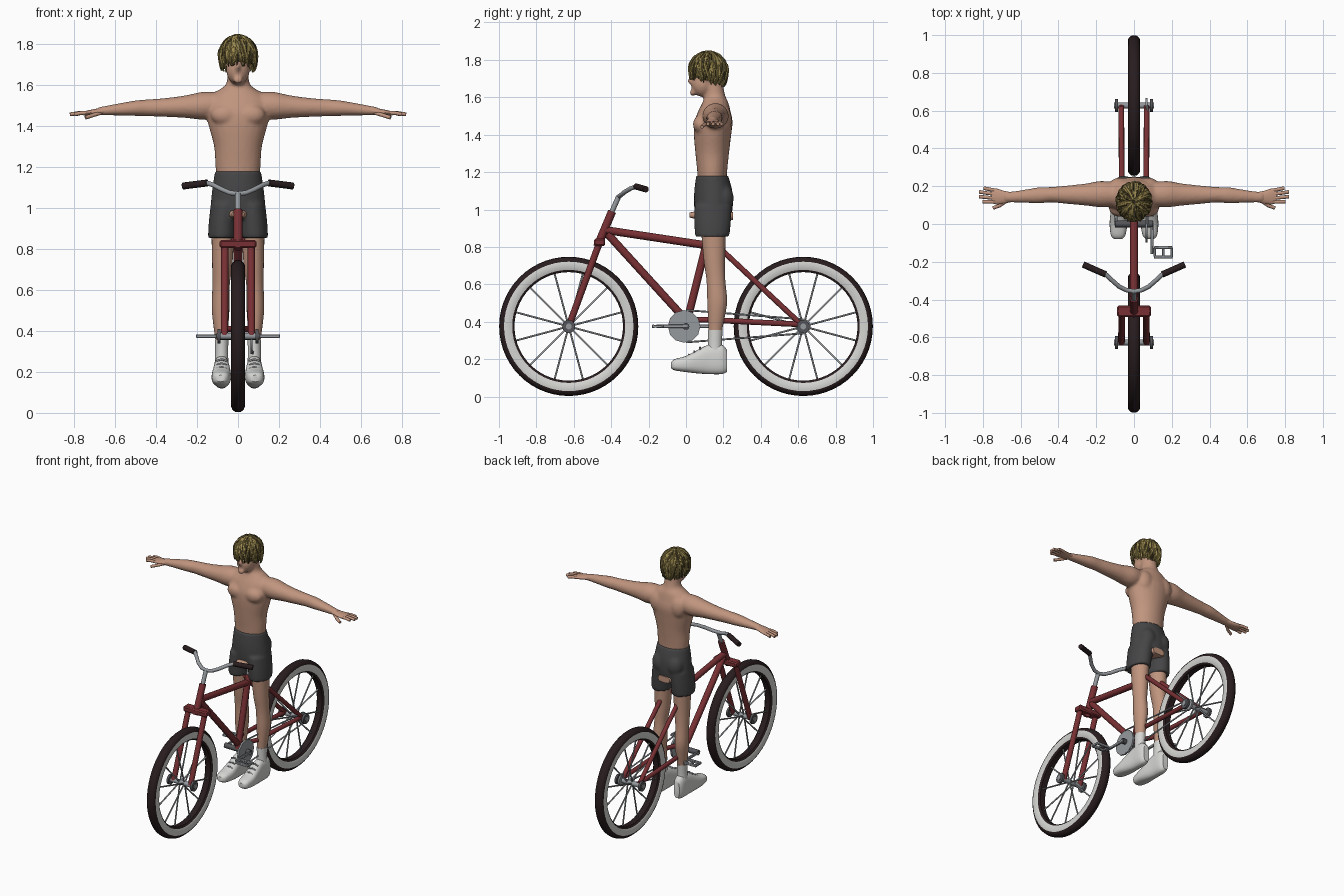
import bpy, bmesh, random
from math import sin, cos, pi, radians
from mathutils import Matrix, Vector

if "Cube" in bpy.data.objects:
    bpy.data.objects.remove(bpy.data.objects["Cube"])
random.seed(4)


def material(name, *rgb):
    m = bpy.data.materials.new(name)
    m.use_nodes = True
    m.diffuse_color = (*rgb, 1)
    m.node_tree.nodes["Principled BSDF"].inputs["Base Color"].default_value = (*rgb, 1)
    return m


skin = material("skin", .53, .3, .21)
blond = material("blond hair", .34, .26, .08)
dark_hair = material("dark hair", .08, .06, .02)
grey_cloth = material("charcoal cloth", .06, .06, .063)
white = material("white", .66, .66, .64)
red = material("dark red paint", .19, .03, .034)
rubber = material("black rubber", .022, .012, .013)
metal = material("grey metal", .3, .32, .34)
dark_metal = material("dark metal", .09, .09, .1)


def add_object(name, mesh, *mats):
    for m in mats:
        mesh.materials.append(m)
    mesh.shade_smooth()
    mesh.set_sharp_from_angle(angle=radians(40))
    ob = bpy.data.objects.new(name, mesh)
    bpy.context.collection.objects.link(ob)
    return ob


def finish(name, bm, *mats, voxel=0):
    bmesh.ops.recalc_face_normals(bm, faces=bm.faces)
    mesh = bpy.data.meshes.new(name)
    bm.to_mesh(mesh)
    bm.free()
    ob = add_object(name, mesh, *mats)
    if voxel:  # fuse overlapping volumes into one soft body
        re = ob.modifiers.new("fuse", "REMESH")
        re.mode, re.voxel_size, re.use_smooth_shade = "VOXEL", voxel, True
        sm = ob.modifiers.new("soften", "SMOOTH")
        sm.factor, sm.iterations = .5, 5
    return ob


def tubes(name, paths, r, mat, taper=False):
    cu = bpy.data.curves.new(name, "CURVE")
    cu.dimensions, cu.bevel_depth, cu.bevel_resolution = "3D", r, 1 if taper else 4
    cu.use_fill_caps = True
    for path in paths:
        sp = cu.splines.new("POLY")
        sp.points.add(len(path) - 1)
        for i, (pt, co) in enumerate(zip(sp.points, path)):
            pt.co = (*co, 1)
            pt.radius = 1 - .75 * (i / (len(path) - 1)) ** 2 if taper else 1
    tmp = bpy.data.objects.new(name + " path", cu)
    mesh = bpy.data.meshes.new_from_object(tmp)
    bpy.data.objects.remove(tmp)
    return add_object(name, mesh, mat)


def loft(bm, axis, rows, side=1, n=24, steps=4, power=1):
    """Rows are (position on axis, two centre coordinates, two radii)."""
    rows = [Vector(r) for r in rows]
    dense = []
    for i in range(len(rows) - 1):
        a, b, c, d = (rows[min(max(i + k, 0), len(rows) - 1)] for k in (-1, 0, 1, 2))
        for s in range(steps):
            t = s / steps
            dense.append(b + (c - a) * t / 2 + (2 * a - 5 * b + 4 * c - d) * t * t / 2
                         + (3 * b - a - 3 * c + d) * t ** 3 / 2)
    dense.append(rows[-1])
    rings = []
    for t, u, v, ru, rv in dense:
        ring = []
        for k in range(n):
            c, s = cos(2 * pi * k / n), sin(2 * pi * k / n)
            p = [u + ru * abs(c) ** power * (1 if c > 0 else -1),
                 v + rv * abs(s) ** power * (1 if s > 0 else -1)]
            p.insert("xyz".index(axis), t)
            ring.append(bm.verts.new((p[0] * side, p[1], p[2])))
        rings.append(ring)
    for a, b in zip(rings, rings[1:]):
        for k in range(n):
            bm.faces.new((a[k - 1], a[k], b[k], b[k - 1]))
    bm.faces.new(rings[0])
    bm.faces.new(rings[-1])


def ball(bm, centre, radii):
    bmesh.ops.create_uvsphere(bm, u_segments=24, v_segments=16, radius=1,
                              matrix=Matrix.LocRotScale(Vector(centre), None, Vector(radii)))


def box(name, centre, size, mat):
    bm = bmesh.new()
    bmesh.ops.create_cube(bm, size=1, matrix=Matrix.LocRotScale(Vector(centre), None, Vector(size)))
    bmesh.ops.bevel(bm, geom=bm.edges[:], offset=min(size) * .2, segments=1, affect="EDGES")
    return finish(name, bm, mat)


# Wheels with white side walls, spokes and hubs
half = [(0, .372), (.016, .369), (.028, .358), (.033, .346), (.03, .302), (.02, .29)]
profile = half + [(-x, r) for x, r in half[:0:-1]]
hub_z = .375
for label, hub_y in (("front", -.627), ("rear", .627)):
    bm = bmesh.new()
    rings = [[bm.verts.new((x, hub_y + r * cos(2 * pi * k / 56), hub_z + r * sin(2 * pi * k / 56)))
              for x, r in profile] for k in range(56)]
    for k in range(56):
        a, b = rings[k - 1], rings[k]
        for j in range(len(profile)):
            f = bm.faces.new((a[j - 1], a[j], b[j], b[j - 1]))
            pair = (profile[j - 1], profile[j])
            f.material_index = int(all(abs(x) > .029 and .3 < r < .35 for x, r in pair))
    finish(label + "_tyre", bm, rubber, white)
    spokes = []
    for k in range(12):
        a = pi * (k + .5) / 6
        x = .018 if k % 2 else -.018
        spokes.append([(x, hub_y, hub_z), (x / 3, hub_y + .3 * cos(a), hub_z + .3 * sin(a))])
    tubes(label + "_spokes", spokes, .005, metal)
    tubes(label + "_axle", [[(-.105, hub_y, hub_z), (.105, hub_y, hub_z)]], .016, metal)
    tubes(label + "_hub_plates", [[(s * .085, hub_y, hub_z), (s * .1, hub_y, hub_z)] for s in (-1, 1)],
          .035, dark_metal)

# Frame and fork
tubes("main_frame", [[(0, -.43, .89), (0, .1, .81)], [(0, -.42, .87), (0, -.01, .42)],
                     [(0, .12, .86), (0, 0, .38)]], .021, red)
tubes("head_tube", [[(0, -.475, .8), (0, -.395, .99)]], .022, red)
tubes("seat_post", [[(0, .11, .82), (0, .14, .96)]], .014, metal)
both = (-1, 1)
tubes("rear_stays", [[(s * .02, .11, .85), (s * .065, .2, .775), (s * .067, .627, hub_z)] for s in both]
      + [[(s * .02, .02, .41), (s * .065, .12, .41), (s * .067, .627, .385)] for s in both], .015, red)
tubes("fork_legs", [[(s * .066, -.627, hub_z), (s * .064, -.46, .83)] for s in both], .018, red)
box("fork_crown", (0, -.462, .825), (.18, .06, .038), red)

# Handlebar and grips
tubes("stem", [[(0, -.4, .98), (0, -.36, 1.07)]], .014, metal)
bar = [(0, -.357, 1.07), (.04, -.35, 1.075), (.08, -.33, 1.092), (.12, -.295, 1.113), (.155, -.262, 1.124)]
tubes("handlebar", [[(-x, y, z) for x, y, z in bar[:0:-1]] + bar], .012, metal)
tubes("grips", [[(s * .15, -.267, 1.123), (s * .268, -.215, 1.108)] for s in both], .017, rubber)

# Saddle
bm = bmesh.new()
loft(bm, "y", [(.02, 0, .97, .03, .013), (.06, 0, .97, .045, .02), (.2, 0, .967, .06, .024),
               (.25, 0, .965, .045, .022)], power=.7)
finish("saddle", bm, skin)

# Cranks, pedals and chain
tubes("chainring", [[(.06, -.01, hub_z), (.072, -.01, hub_z)]], .087, metal)
tubes("rear_sprocket", [[(.06, .627, hub_z), (.072, .627, hub_z)]], .04, metal)
tubes("crank_axle", [[(-.1, 0, hub_z), (.1, 0, hub_z)]], .018, dark_metal)
tubes("chain", [[(.072, 0, .462), (.072, .627, .413)], [(.072, 0, .29), (.072, .627, .338)]], .005, metal)
for s, label in ((1, "left"), (-1, "right")):
    box(label + "_crank", (s * .095, -s * .075, hub_z), (.014, .17, .018), metal)
    for y in (-.175, -.125):
        box(label + "_pedal_bar", (s * .155, y if s > 0 else -y, hub_z), (.1, .015, .018), metal)
    for x in (.11, .155, .2):
        box(label + "_pedal_rib", (s * x, -s * .15, hub_z), (.012, .05, .014), metal)

# Torso, neck, head and arms fused as one body
body = bmesh.new()
loft(body, "z", [(1.1, 0, .14, .1, .075), (1.2, 0, .14, .11, .08), (1.3, 0, .14, .117, .09),
                 (1.4, 0, .142, .143, .1), (1.47, 0, .147, .158, .102), (1.53, 0, .152, .15, .085),
                 (1.57, 0, .157, .105, .07), (1.6, 0, .155, .062, .058), (1.64, 0, .15, .052, .053),
                 (1.7, 0, .145, .05, .05)])
ball(body, (0, .12, 1.745), (.074, .092, .085))
ball(body, (0, .088, 1.672), (.057, .06, .07))
ball(body, (0, .036, 1.625), (.022, .018, .018))
ball(body, (0, .03, 1.69), (.011, .024, .022))
for s in both:
    ball(body, (s * .065, .08, 1.455), (.068, .043, .05))
    ball(body, (s * .075, .2, 1.48), (.06, .045, .075))
    loft(body, "x", [(.08, .155, 1.505, .06, .06), (.17, .158, 1.5, .07, .068), (.25, .156, 1.496, .059, .056),
                     (.34, .155, 1.492, .05, .047), (.44, .155, 1.49, .041, .041), (.5, .152, 1.488, .043, .038),
                     (.58, .147, 1.482, .035, .03), (.66, .142, 1.475, .028, .022), (.69, .142, 1.472, .028, .018)],
         side=s)
finish("body", body, skin, voxel=.009)
eyes = bmesh.new()
for s in both:
    ball(eyes, (s * .025, .04, 1.698), (.011, .006, .004))
finish("eyes", eyes, dark_hair)

# Hands, legs, socks and shoes for each side
for s, label in ((1, "left"), (-1, "right")):
    bm = bmesh.new()
    loft(bm, "x", [(.65, .142, 1.475, .026, .018), (.69, .142, 1.47, .034, .016),
                   (.73, .146, 1.465, .042, .013), (.755, .148, 1.462, .036, .01)], side=s)
    finish(label + "_palm", bm, skin)
    fingers = [[(s * .735, y, 1.465), (s * (x + .74) / 2, (y + tip) / 2, 1.464), (s * x, tip, 1.458)]
               for y, tip, x in ((.178, .19, .795), (.158, .17, .82), (.137, .145, .82), (.117, .118, .8))]
    fingers.append([(s * .67, .125, 1.465), (s * .71, .098, 1.453), (s * .745, .085, 1.442)])
    tubes(label + "_fingers", fingers, .0095, skin)

    bm = bmesh.new()
    loft(bm, "z", [(.27, .08, .155, .028, .033), (.35, .08, .157, .03, .036), (.42, .083, .162, .036, .044),
                   (.51, .085, .167, .043, .053), (.62, .083, .16, .042, .05), (.72, .077, .152, .049, .056),
                   (.85, .074, .148, .055, .064), (.95, .074, .145, .06, .068)], side=s)
    finish(label + "_leg", bm, skin)
    bm = bmesh.new()
    loft(bm, "z", [(.2, .08, .155, .036, .04), (.28, .08, .155, .032, .037), (.355, .08, .157, .033, .039)], side=s)
    finish(label + "_sock", bm, white)
    bm = bmesh.new()
    loft(bm, "y", [(-.08, .084, .168, .02, .016), (-.06, .084, .17, .038, .03), (0, .082, .174, .047, .043),
                   (.06, .08, .186, .044, .062), (.12, .08, .198, .038, .078), (.19, .08, .199, .036, .079),
                   (.22, .08, .19, .022, .058)], side=s, power=.75)
    finish(label + "_shoe", bm, white)
    tubes(label + "_laces", [[(s * .055, y, z - .008), (s * .08, y, z), (s * .105, y, z - .008)]
                             for y, z in ((.015, .224), (.045, .242), (.075, .262))], .005, metal)

# Shorts
bm = bmesh.new()
loft(bm, "z", [(.95, 0, .145, .13, .095), (1.02, 0, .147, .133, .104), (1.1, 0, .146, .125, .102),
               (1.18, 0, .14, .113, .086)])
for s in both:
    loft(bm, "z", [(.855, .079, .14, .068, .092), (.93, .075, .142, .068, .098), (1.02, .065, .145, .068, .1)], side=s)
    ball(bm, (s * .055, .2, 1.06), (.06, .055, .075))
finish("shorts", bm, grey_cloth, voxel=.009)


# Hair: a cap covered with swirling tapered locks
def scalp(az, p, lift=0):
    w = sin(p) if p < pi / 2 else .75 + .25 * sin(p)
    return Vector(((.084 + lift) * w * cos(az), .118 + (.094 + lift) * w * sin(az),
                   1.745 + (.09 + lift) * cos(p)))


def hairline(az):
    return 2.2 + .3 * sin(az)


bm = bmesh.new()
grid = [[bm.verts.new(scalp(pi * k / 16, hairline(pi * k / 16) * (j + .1) / 10)) for j in range(11)]
        for k in range(32)]
for k in range(32):
    for j in range(10):
        bm.faces.new((grid[k - 1][j], grid[k][j], grid[k][j + 1], grid[k - 1][j + 1]))
bm.faces.new([column[0] for column in grid])
finish("hair_cap", bm, dark_hair)
locks = {blond: [], dark_hair: []}
for k in range(170):
    az, start, swirl = k * 2.4, random.uniform(.05, 1.3), random.uniform(-.5, .5)
    end = hairline(az + swirl) + random.uniform(-.15, .25)
    lift = random.uniform(0, .009)
    locks[dark_hair if random.random() < .3 else blond].append(
        [scalp(az + swirl * t / 6, start + (end - start) * t / 6, lift) for t in range(7)])
tubes("blond_locks", locks[blond], .009, blond, taper=True)
tubes("dark_locks", locks[dark_hair], .009, dark_hair, taper=True)
